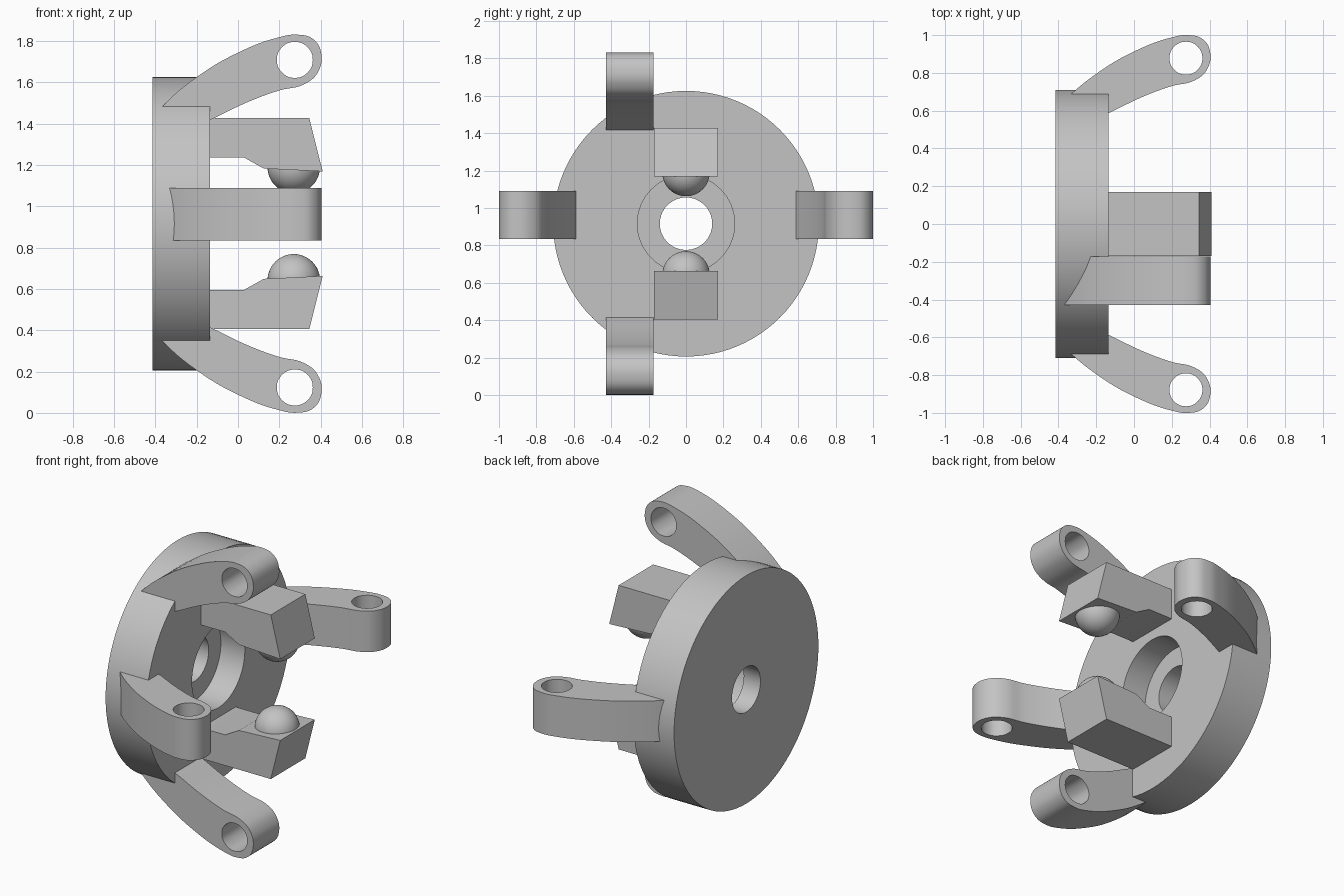
import bpy, bmesh, math
from mathutils import Matrix, Vector

cube = bpy.data.objects.get("Cube")
if cube:
    bpy.data.objects.remove(cube, do_unlink=True)

AXIS_Z = 0.916   # height of the hub axis, which runs along x

grey = bpy.data.materials.new("plain_grey")
grey.use_nodes = True
grey.diffuse_color = (0.55, 0.55, 0.55, 1)
grey.node_tree.nodes["Principled BSDF"].inputs["Base Color"].default_value = (0.55, 0.55, 0.55, 1)


def select_only(obj):
    bpy.ops.object.select_all(action='DESELECT')
    obj.select_set(True)
    bpy.context.view_layer.objects.active = obj


def finish(obj):
    obj.data.materials.clear()
    obj.data.materials.append(grey)
    select_only(obj)
    bpy.ops.object.shade_smooth_by_angle(angle=math.radians(30))


def add_bezier(curve, points, sharp=()):
    spline = curve.splines.new('BEZIER')
    spline.bezier_points.add(len(points) - 1)
    spline.use_cyclic_u = True
    for i, (bp, p) in enumerate(zip(spline.bezier_points, points)):
        bp.co = (p[0], p[1], 0)
        kind = 'VECTOR' if i in sharp else 'AUTO'
        bp.handle_left_type = bp.handle_right_type = kind


def plate(name, outline, sharp, hole, width, location, angle):
    """Extrude an outline, with an optional round hole, and turn it about x."""
    curve = bpy.data.curves.new(name, 'CURVE')
    curve.dimensions = '2D'
    curve.fill_mode = 'BOTH'
    curve.extrude = width / 2
    curve.resolution_u = 6
    add_bezier(curve, outline, sharp)
    if hole:
        cx, cy, r = hole
        ring = [(cx + r * math.cos(k * math.pi / 4), cy + r * math.sin(k * math.pi / 4))
                for k in range(8)]
        add_bezier(curve, ring)
    obj = bpy.data.objects.new(name, curve)
    bpy.context.collection.objects.link(obj)
    obj.location = location
    obj.rotation_euler.x = math.radians(angle)
    select_only(obj)
    bpy.ops.object.convert(target='MESH')
    obj = bpy.context.view_layer.objects.active
    bm = bmesh.new()
    bm.from_mesh(obj.data)
    bmesh.ops.remove_doubles(bm, verts=bm.verts, dist=0.0005)
    bmesh.ops.recalc_face_normals(bm, faces=bm.faces)
    bm.to_mesh(obj.data)
    bm.free()
    finish(obj)


# Hub disc with a counterbored hole, turned about the x axis
section = [(-0.415, 0.14), (-0.415, 0.71), (-0.135, 0.71),
           (-0.135, 0.26), (-0.30, 0.26), (-0.30, 0.14)]
bm = bmesh.new()
verts = [bm.verts.new((x, 0, r)) for x, r in section]
edges = [bm.edges.new((verts[i], verts[(i + 1) % len(verts)])) for i in range(len(verts))]
bmesh.ops.spin(bm, geom=verts + edges, cent=(0, 0, 0), axis=(1, 0, 0),
               angle=math.tau, steps=96, use_merge=False)
bmesh.ops.remove_doubles(bm, verts=bm.verts, dist=0.0005)
bmesh.ops.recalc_face_normals(bm, faces=bm.faces)
mesh = bpy.data.meshes.new("hub_disc")
bm.to_mesh(mesh)
bm.free()
hub = bpy.data.objects.new("hub_disc", mesh)
bpy.context.collection.objects.link(hub)
hub.location.z = AXIS_Z
finish(hub)

# Curved arms with a pin hole: outline as (x, distance from axis)
arm = [(-0.41, 0.515), (-0.37, 0.565), (-0.2, 0.71), (0, 0.828), (0.2, 0.903),
       (0.29, 0.915), (0.365, 0.893), (0.403, 0.825), (0.385, 0.73),
       (0.32, 0.675), (0.2, 0.645), (0.05, 0.59), (-0.135, 0.502), (-0.3, 0.43)]
for name, angle, shift, loc in [
        ("upper_arm", 90, 0, (0, -0.3, AXIS_Z)),
        ("lower_arm", -90, 0, (0, -0.3, AXIS_Z)),
        ("front_arm", 180, 0.085, (0, 0, 0.9625)),
        ("back_arm", 0, 0.085, (0, 0, 0.9625))]:
    outline = [(x, r + shift) for x, r in arm]
    plate(name, outline, (0, 13), (0.275, 0.793 + shift, 0.087), 0.255, loc, angle)

# Gripping blocks with a ball on each inner face
block = [(-0.15, 0.511), (0.345, 0.511), (0.41, 0.253),
         (0.125, 0.267), (0.03, 0.32), (-0.15, 0.32)]
for side, angle, sign in [("upper", 90, 1), ("lower", -90, -1)]:
    plate(side + "_block", block, range(6), None, 0.34, (0, 0, AXIS_Z), angle)
    bpy.ops.mesh.primitive_uv_sphere_add(segments=48, ring_count=24, radius=0.127,
                                         location=(0.27, 0, AXIS_Z + sign * 0.274))
    ball = bpy.context.object
    ball.name = side + "_ball"
    finish(ball)
